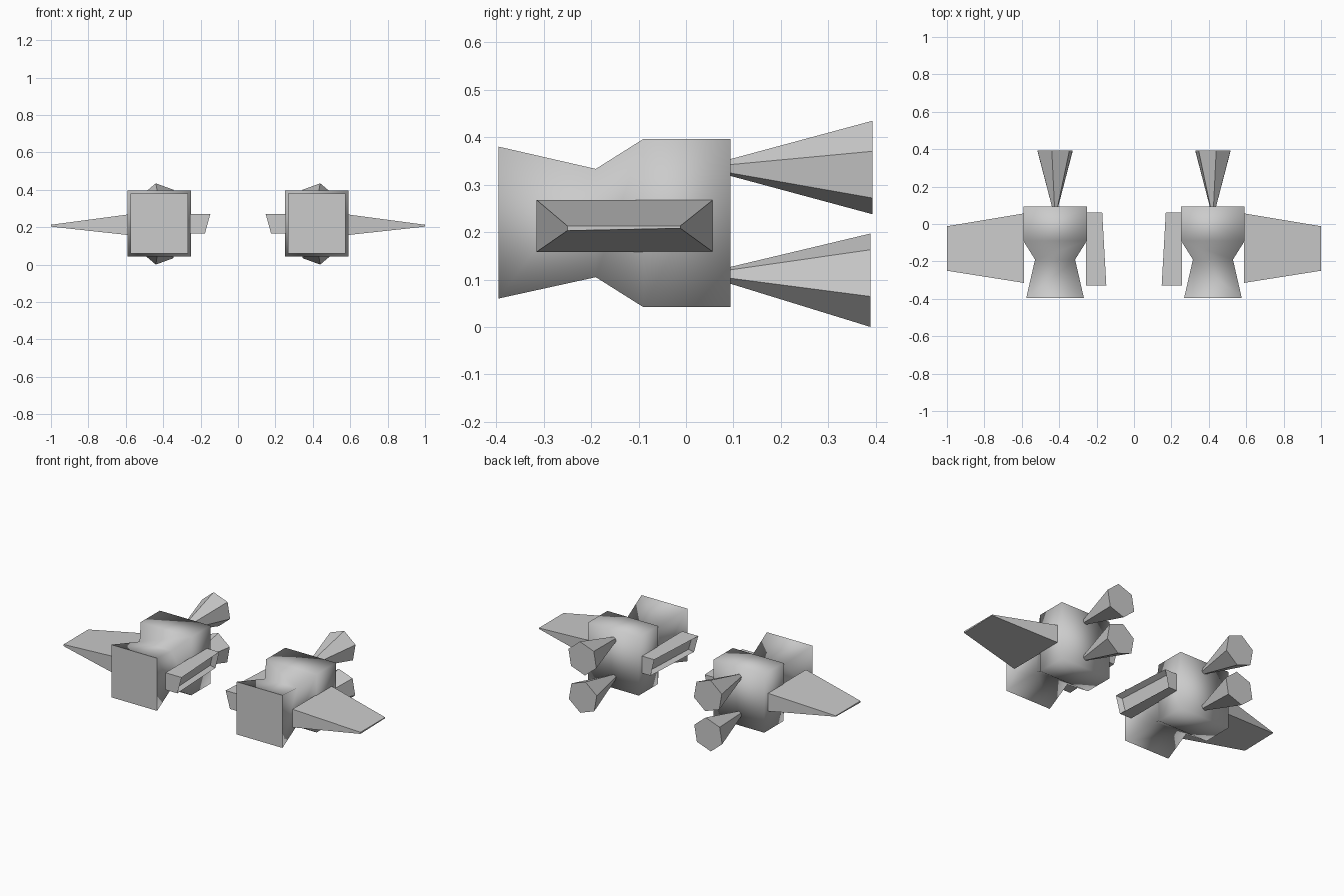
import bpy, bmesh
from math import sin, cos, radians
from mathutils import Vector

cube = bpy.data.objects.get("Cube")
if cube:
    bpy.data.objects.remove(cube, do_unlink=True)

grey = bpy.data.materials.new("light_grey")
grey.use_nodes = True
colour = (0.6, 0.6, 0.6, 1)
grey.diffuse_color = colour
grey.node_tree.nodes["Principled BSDF"].inputs["Base Color"].default_value = colour

CX = 0.422  # distance of each pod from the centre line


def loft(name, rings, side, smooth=False, recess_end=False):
    """Skin matching rings into a closed solid; side = -1 mirrors it in x."""
    bm = bmesh.new()
    loops = [[bm.verts.new((side * x, y, z)) for x, y, z in r] for r in rings]
    for a, b in zip(loops, loops[1:]):
        for i in range(len(a)):
            j = (i + 1) % len(a)
            bm.faces.new((a[i], a[j], b[j], b[i]))
    start = bm.faces.new(loops[0])
    end = bm.faces.new(loops[-1])
    bmesh.ops.recalc_face_normals(bm, faces=bm.faces[:])
    for f in bm.faces:
        f.smooth = smooth and f is not start
    if recess_end:
        bmesh.ops.inset_region(bm, faces=[end], thickness=0.02)
        bmesh.ops.translate(bm, verts=end.verts[:], vec=Vector((side * 0.03, 0, 0)))
    mesh = bpy.data.meshes.new(name)
    bm.to_mesh(mesh)
    bm.free()
    mesh.materials.append(grey)
    obj = bpy.data.objects.new(name, mesh)
    bpy.context.collection.objects.link(obj)
    return obj


def section(y, half, z0, z1):
    """Square body section across y."""
    return [(CX - half, y, z0), (CX + half, y, z0), (CX + half, y, z1), (CX - half, y, z1)]


def hexagon(y, z, r, turn):
    return [(CX + r * sin(radians(turn + 60 * k)), y, z + r * cos(radians(turn + 60 * k)))
            for k in range(6)]


for label, s in (("left", 1), ("right", -1)):
    # Pinched body with a flat front
    loft(label + "_body", [section(-0.395, 0.154, 0.06, 0.38),
                           section(-0.19, 0.107, 0.105, 0.333),
                           section(-0.09, 0.17, 0.042, 0.396),
                           section(0.094, 0.17, 0.042, 0.396)], s, smooth=True)
    # Outer wing tapering to a thin tip
    root, tip = CX + 0.165, 0.999
    loft(label + "_wing", [
        [(root, -0.315, 0.158), (root, 0.057, 0.158), (root, 0.057, 0.268), (root, -0.315, 0.268)],
        [(tip, -0.25, 0.203), (tip, -0.012, 0.208), (tip, -0.012, 0.213), (tip, -0.25, 0.213)]], s)
    # Inner rail with a recessed slanted end
    root = CX - 0.165
    loft(label + "_inner_rail", [
        [(root, -0.33, 0.166), (root, 0.062, 0.166), (root, 0.062, 0.27), (root, -0.33, 0.27)],
        [(0.177, -0.33, 0.166), (0.195, 0.062, 0.166), (0.17, 0.062, 0.27), (0.148, -0.33, 0.27)]],
        s, recess_end=True)
    # Flared six-sided thrusters
    loft(label + "_upper_thruster", [hexagon(0.09, 0.336, 0.017, 10),
                                     hexagon(0.393, 0.336, 0.1, 10)], s)
    loft(label + "_lower_thruster", [hexagon(0.09, 0.109, 0.017, -10),
                                     hexagon(0.389, 0.0985, 0.1, -10)], s)
